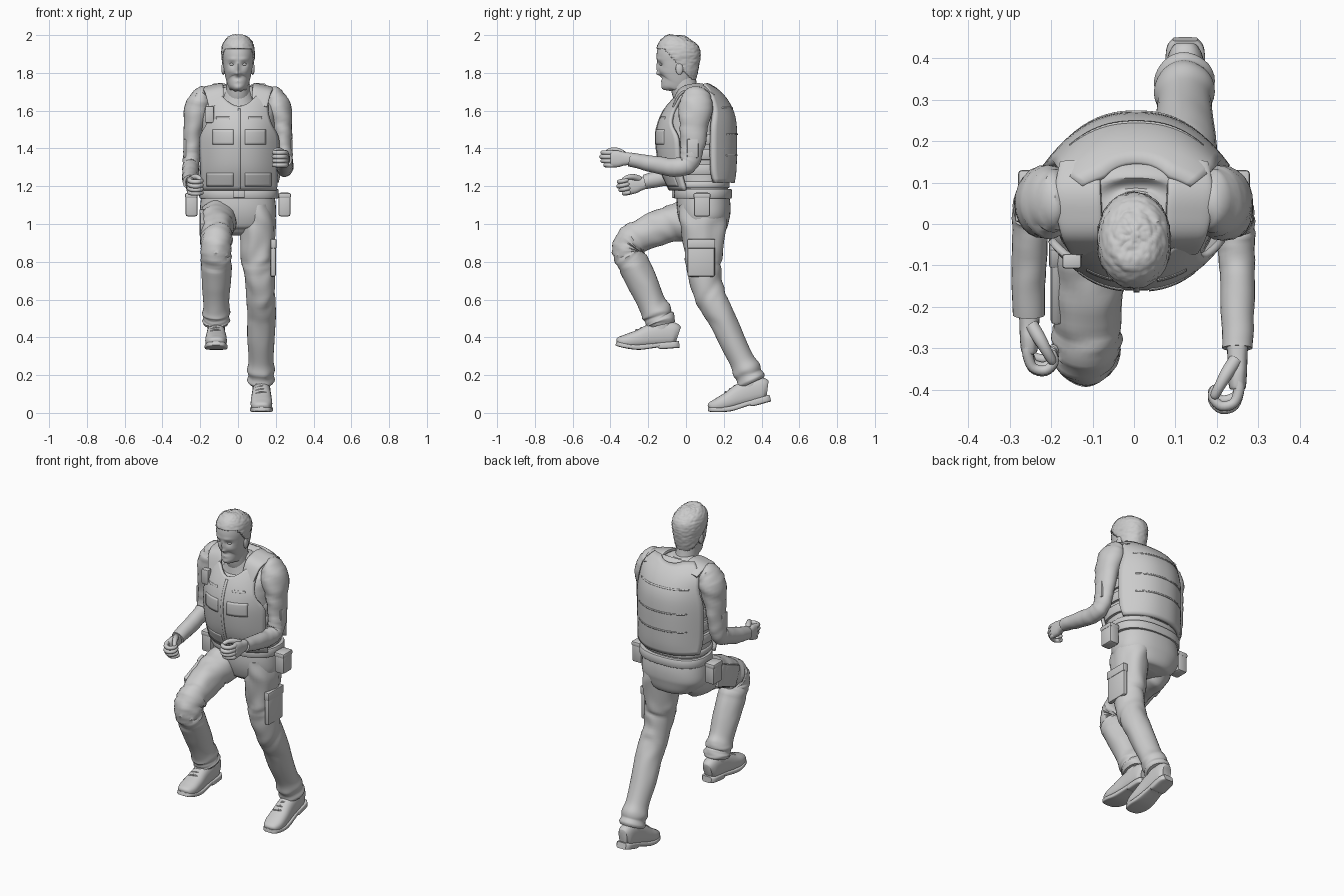
import bpy, bmesh, math
from mathutils import Vector, Matrix, noise


def smooth_path(pts, k):
    """Catmull-Rom resampling of a list of equal-length tuples."""
    P = [Vector(p) for p in pts]
    out = []
    for i in range(len(P) - 1):
        a, b, c, d = P[max(i - 1, 0)], P[i], P[i + 1], P[min(i + 2, len(P) - 1)]
        for j in range(k):
            t = j / k
            out.append(0.5 * (2 * b + (c - a) * t + (2 * a - 5 * b + 4 * c - d) * t * t
                              + (3 * b - a - 3 * c + d) * t ** 3))
    return out + [P[-1]]


def finish(name, bm, mat=None):
    bmesh.ops.recalc_face_normals(bm, faces=bm.faces)
    me = bpy.data.meshes.new(name)
    bm.to_mesh(me)
    bm.free()
    ob = bpy.data.objects.new(name, me)
    bpy.context.collection.objects.link(ob)
    if mat:
        ob.matrix_world = mat
    return ob


def tube(name, pts, n=24, k=6, ref=(1, 0, 0), e=2.0, wrinkle=0.0, mat=None):
    """Loft superellipse rings along points (x, y, z, radius along ref, other radius)."""
    S = smooth_path(pts, k)
    C = [Vector(s[:3]) for s in S]
    bm, rings = bmesh.new(), []
    for i, c in enumerate(C):
        t = (C[min(i + 1, len(C) - 1)] - C[max(i - 1, 0)]).normalized()
        side = Vector(ref)
        side = (side - t * side.dot(t)).normalized()
        up = t.cross(side)
        ring = []
        for j in range(n):
            a = 2 * math.pi * j / n
            ca, sa = math.cos(a), math.sin(a)
            d = (side * math.copysign(abs(ca) ** (2 / e), ca) * max(S[i][3], .001)
                 + up * math.copysign(abs(sa) ** (2 / e), sa) * max(S[i][4], .001))
            w = 1 + wrinkle * noise.noise((c + d) * 13 + t * c.z * 14)
            ring.append(bm.verts.new(c + d * w))
        rings.append(ring)
    for a, b in zip(rings, rings[1:]):
        for j in range(n):
            bm.faces.new((a[j], a[(j + 1) % n], b[(j + 1) % n], b[j]))
    bm.faces.new(rings[0])
    bm.faces.new(rings[-1])
    return finish(name, bm, mat)


def stack(name, rows, x=0.0, **kw):
    """Upright body from rows (z, front y, back y, half width)."""
    return tube(name, [(x, (f + b) / 2, z, w, (b - f) / 2) for z, f, b, w in rows], **kw)


def box(name, loc, dims, rx=0.0, bevel=.006):
    bm = bmesh.new()
    bmesh.ops.create_cube(bm, size=1, matrix=Matrix.Diagonal((*dims, 1)))
    bmesh.ops.bevel(bm, geom=bm.edges[:], offset=bevel, segments=2, affect='EDGES', profile=.5)
    return finish(name, bm, Matrix.Translation(loc) @ Matrix.Rotation(math.radians(rx), 4, 'X'))


def ball(name, loc, dims):
    bm = bmesh.new()
    bmesh.ops.create_uvsphere(bm, u_segments=16, v_segments=10, radius=1)
    return finish(name, bm, Matrix.Translation(loc) @ Matrix.Diagonal((*dims, 1)))


def solidify(ob, t, offset=0):
    m = ob.modifiers.new("thickness", 'SOLIDIFY')
    m.thickness, m.offset = t, offset


# ---------- curved vest surfaces: rows (z, half width, middle y, edge y) ----------
FRONT = smooth_path([(1.18, .195, -.08, 0), (1.3, .2, -.13, -.03), (1.45, .205, -.152, -.04),
                     (1.53, .167, -.14, -.075), (1.6, .15, -.11, -.06), (1.68, .155, -.055, -.02)], 6)
BACK = smooth_path([(1.22, .2, .245, .15), (1.3, .212, .255, .135), (1.5, .215, .257, .135),
                    (1.6, .195, .238, .145), (1.68, .18, .188, .125), (1.735, .13, .12, .09)], 6)


def at(rows, z):
    z = min(max(z, rows[0][0]), rows[-1][0])
    for a, b in zip(rows, rows[1:]):
        if z <= b[0]:
            return a.lerp(b, (z - a[0]) / (b[0] - a[0]))
    return rows[-1]


def patch(name, rows, z0, z1, x0=None, x1=None, lift=0.0, thick=.018, dip=0.0, nx=24, nz=24):
    bm, grid = bmesh.new(), []
    for j in range(nz + 1):
        line = []
        for i in range(nx + 1):
            u = 2 * i / nx - 1
            z = z0 + (z1 - z0) * j / nz
            z -= dip * (j / nz) ** 4 * max(0, 1 - (u / .6) ** 2)
            _, w, ym, ye = at(rows, z)
            x = w * u if x0 is None else x0 + (x1 - x0) * i / nx
            y = ym + (ye - ym) * min(1, abs(x / w)) ** 2.4 + lift
            line.append(bm.verts.new((x + .006, y, z)))
        grid.append(line)
    for a, b in zip(grid, grid[1:]):
        for i in range(nx):
            bm.faces.new((a[i], a[i + 1], b[i + 1], b[i]))
    solidify(finish(name, bm), thick)


patch("vest_front", FRONT, 1.18, 1.68, dip=.06)
patch("vest_back", BACK, 1.22, 1.735, thick=.026, dip=.018)
patch("vest_zip", FRONT, 1.18, 1.61, -.007, .007, -.01, .006, nx=2)
for s in (-1, 1):
    for name, z0, z1, a, b in (("lower_pocket", 1.2, 1.27, .03, .17), ("chest_panel", 1.42, 1.5, .03, .14),
                               ("chest_tab", 1.555, 1.567, .05, .12)):
        patch("vest_" + name, FRONT, z0, z1, s * a, s * b, -.009, .006, nx=10, nz=6)
for z in (1.36, 1.47, 1.61):
    patch("back_seam", BACK, z, z + .008, -.16, .16, .014, .005, nz=1)

# ---------- torso, belt, pelvis ----------
stack("shirt", [(1.12, -.04, .225, .185), (1.2, -.06, .22, .19), (1.3, -.105, .225, .19),
                (1.45, -.13, .23, .195), (1.55, -.11, .225, .2), (1.63, -.065, .195, .2),
                (1.68, -.045, .155, .165), (1.715, -.03, .11, .1), (1.73, 0, .08, .05)],
      x=.005, n=40, e=2.4, wrinkle=.02)
stack("trouser_seat", [(1.2, -.045, .22, .185), (1.1, -.05, .235, .2), (1.03, -.035, .235, .198),
                       (.985, -.01, .222, .165), (.955, .02, .19, .115), (.94, .06, .15, .05)], n=40, e=2.3)


def band(name, z0, z1, f, b, w):
    stack(name, [(z0, f + .006, b - .006, w - .006), (z0 + .006, f, b, w), (z1 - .006, f, b, w),
                 (z1, f + .006, b - .006, w - .006)], x=.005, n=48, k=2, e=2.4)


band("belt", 1.135, 1.185, -.064, .243, .21)
band("vest_hem", 1.19, 1.225, -.08, .23, .198)
for z in (1.26, 1.34, 1.42):
    band("side_strap", z, z + .055, -.1, .235, .207)
box("belt_buckle", (.005, -.066, 1.16), (.06, .018, .045))
box("chest_radio", (-.15, -.09, 1.58), (.046, .035, .09))
for s in (-1, 1):
    box("belt_pouch", (s * .246, .085, 1.103), (.062, .085, .125), bevel=.01)
    box("belt_pouch_flap", (s * .247, .085, 1.15), (.066, .09, .028), bevel=.008)
    tube("shoulder_strap", [(s * .115, -.07, 1.625, .04, .006), (s * .125, -.03, 1.7, .05, .011),
                            (s * .132, .03, 1.722, .056, .012), (s * .135, .09, 1.722, .056, .012),
                            (s * .13, .15, 1.692, .05, .008)], e=4, ref=(1, 0, -s * .22))

# ---------- head and neck ----------
stack("neck", [(1.6, -.05, .12, .09), (1.66, -.06, .09, .07), (1.7, -.075, .065, .062),
               (1.78, -.09, .05, .06)])
stack("shirt_collar", [(1.64, -.075, .125, .105), (1.68, -.065, .1, .08), (1.705, -.045, .085, .07)], n=32)
head = stack("head", [(1.705, -.115, -.06, .02), (1.722, -.136, -.03, .043), (1.75, -.144, .02, .058),
                      (1.78, -.145, .045, .067), (1.82, -.147, .06, .075), (1.86, -.152, .068, .08),
                      (1.9, -.155, .072, .084), (1.94, -.145, .067, .08), (1.97, -.118, .048, .064),
                      (1.987, -.08, .018, .04), (1.994, -.04, -.02, .008)], n=64, k=8, e=2.15)
# face relief: (x, z, spread x, spread z, push)
relief = [(0, 1.792, .013, .013, -.019), (0, 1.825, .01, .026, -.011), (.033, 1.845, .018, .013, .01),
          (.03, 1.872, .026, .01, -.004), (0, 1.757, .024, .008, -.005), (0, 1.742, .022, .005, .002),
          (0, 1.722, .02, .011, -.004), (.045, 1.81, .018, .016, -.003)]
for v in head.data.vertices:
    if v.co.y < -.07:
        for x, z, sx, sz, p in relief:
            v.co.y += p * math.exp(-((abs(v.co.x) - x) / sx) ** 2 - ((v.co.z - z) / sz) ** 2)


def hairline(y):
    return 1.925 if y < -.11 else max(1.765, 1.925 - (y + .11) * 1.15)


bm = bmesh.new()
bm.from_mesh(head.data)
bm.normal_update()
bmesh.ops.delete(bm, geom=[f for f in bm.faces if f.calc_center_median().z
                           < hairline(f.calc_center_median().y)], context='FACES')
for v in bm.verts:
    v.co += v.normal * (.002 + .004 * noise.noise(v.co * 90))
solidify(finish("hair", bm), .006)
for s in (-1, 1):
    ball("eye", (s * .033, -.13, 1.845), (.013, .01, .007))
    ball("ear", (s * .078, -.035, 1.822), (.01, .02, .032))


# ---------- arms, legs, hands, shoes ----------
tube("left_sleeve", [(.165, .06, 1.695, .03, .04), (.19, .058, 1.68, .05, .075), (.213, .05, 1.61, .07, .088),
                     (.235, .04, 1.5, .052, .074), (.243, .03, 1.38, .045, .06), (.246, .005, 1.315, .045, .052),
                     (.248, -.06, 1.3, .044, .048), (.25, -.15, 1.313, .043, .045),
                     (.25, -.25, 1.333, .039, .04), (.25, -.3, 1.343, .036, .036)], wrinkle=.1)
tube("right_sleeve", [(-.165, .06, 1.695, .03, .04), (-.19, .058, 1.68, .05, .075), (-.213, .052, 1.61, .07, .088),
                      (-.235, .05, 1.5, .052, .074), (-.245, .05, 1.38, .045, .06),
                      (-.25, .03, 1.305, .045, .052), (-.252, -.04, 1.275, .044, .048),
                      (-.255, -.13, 1.245, .042, .045), (-.255, -.22, 1.222, .037, .037)], wrinkle=.1)
for s in (-1, 1):
    box("sleeve_patch", (s * .281, .035, 1.4), (.014, .06, .1))

tube("left_trouser_leg", [(.1, .09, 1.1, .085, .12), (.105, .09, 1, .095, .122), (.105, .09, .85, .088, .102),
                          (.11, .095, .75, .083, .09), (.12, .128, .62, .077, .083), (.125, .19, .5, .073, .075),
                          (.122, .245, .38, .069, .071), (.122, .295, .28, .064, .068), (.122, .32, .23, .071, .079),
                          (.122, .333, .2, .065, .073), (.122, .345, .175, .071, .08),
                          (.122, .352, .16, .062, .07)], n=32, k=8, wrinkle=.12)
tube("right_trouser_leg", [(-.1, .13, 1.04, .07, .09), (-.105, .04, 1.025, .095, .115), (-.11, -.08, 1, .094, .098),
                           (-.113, -.2, .955, .087, .09), (-.115, -.285, .912, .082, .086),
                           (-.116, -.312, .855, .08, .079), (-.116, -.275, .78, .08, .08),
                           (-.116, -.225, .68, .074, .078), (-.116, -.18, .58, .067, .072),
                           (-.116, -.155, .53, .073, .08), (-.116, -.145, .505, .067, .074),
                           (-.116, -.135, .485, .073, .08), (-.116, -.13, .465, .064, .07)],
     n=32, k=8, wrinkle=.12)
box("left_thigh_pocket", (.186, .08, .82), (.03, .145, .2), bevel=.012)
box("left_pocket_flap", (.188, .08, .895), (.032, .148, .05))
box("right_thigh_pocket", (-.187, -.13, .98), (.03, .2, .13), 22, .012)
box("right_pocket_flap", (-.189, -.06, 1.008), (.032, .05, .133), 22)


def hand(side, s, loc, pitch):
    M = Matrix.Translation(loc) @ Matrix.Rotation(math.radians(pitch), 4, 'X')
    tube(side + "_palm", [(0, .02, 0, .026, .03), (0, -.03, 0, .024, .036), (0, -.06, 0, .023, .044),
                          (0, -.095, 0, .02, .044), (0, -.1, 0, .012, .035)], e=2.6, mat=M)
    for i in range(4):
        z, k = .033 - .022 * i, (1, 1.05, 1, .9)[i]
        pts = [(.002, -.08, .012), (.004, -.1, .013), (-.008, -.132 * k, .012), (-.038, -.14 * k, .012),
               (-.06, -.12 * k, .011), (-.055, -.098, .01), (-.05, -.094, .004)]
        tube(side + "_finger", [(s * x, y, z, r, r) for x, y, r in pts], n=12, k=4, ref=(0, 0, 1), mat=M)
    tube(side + "_thumb", [(s * x, y, z, r, r) for x, y, z, r in (
        (-.005, -.03, .025, .017), (-.025, -.06, .042, .016), (-.042, -.09, .047, .013),
        (-.055, -.115, .04, .011), (-.058, -.121, .037, .004))], n=12, k=4, ref=(0, 0, 1), mat=M)


hand("left", 1, (.25, -.3, 1.345), 0)
hand("right", -1, (-.253, -.21, 1.22), 12)


def shoe(side, loc, pitch):
    M = Matrix.Translation(loc) @ Matrix.Rotation(math.radians(pitch), 4, 'X')
    tube(side + "_shoe_upper", [(0, -.163, .05, .015, .01), (0, -.152, .051, .04, .025), (0, -.11, .05, .056, .038),
                                (0, -.05, .057, .056, .048), (0, .02, .07, .05, .062), (0, .09, .075, .047, .068),
                                (0, .14, .07, .042, .062), (0, .163, .062, .028, .045)], e=2.5, mat=M)
    tube(side + "_shoe_sole", [(0, -.168, .043, .02, .01), (0, -.152, .037, .046, .013), (0, -.1, .022, .06, .013),
                               (0, -.04, .014, .057, .014), (0, .05, .018, .047, .013), (0, .07, .014, .048, .018),
                               (0, .14, .014, .046, .018), (0, .166, .014, .03, .018)], e=5, n=32, mat=M)
    tube(side + "_shoe_ankle", [(0, .06, .05, .045, .06), (0, .075, .1, .046, .06), (0, .08, .16, .046, .056)], mat=M)
    for i in range(4):
        y, z = -.055 + .026 * i, .107 + .009 * i
        tube(side + "_shoe_lace", [(-.03, y, z - .009, .005, .005), (0, y, z, .005, .005),
                                   (.03, y + .01, z - .009, .005, .005)], n=8, k=3, ref=(0, 0, 1), mat=M)


shoe("left", (.124, .29, .022), 15)
shoe("right", (-.116, -.2, .337), 4)

# smooth shading with crisp edges
bpy.ops.object.select_all(action='SELECT')
bpy.context.view_layer.objects.active = head
bpy.ops.object.shade_smooth_by_angle(angle=math.radians(40))
